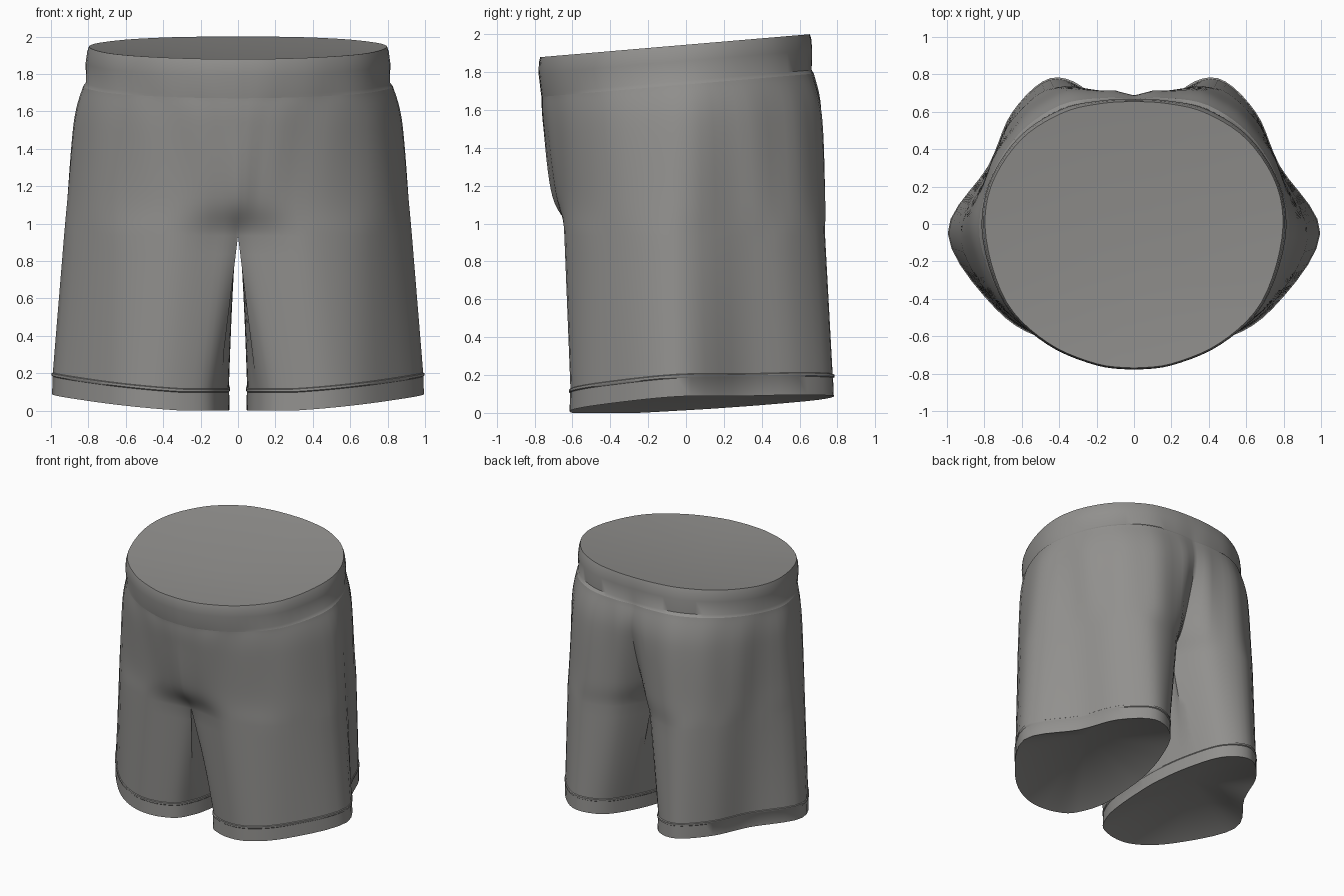
import bpy, bmesh, math

if "Cube" in bpy.data.objects:
    bpy.data.objects.remove(bpy.data.objects["Cube"])

SUB = 5          # points per control segment
OUT = 10         # control points on the outer arc (centre front -> centre back)

# One-half cross-sections (x, y): front, side, back, then the inner leg
WAIST = [(0, -.77), (.2, -.747), (.46, -.635), (.68, -.42), (.79, -.08),
         (.765, .2), (.605, .45), (.38, .595), (.17, .645), (0, .655)]
HIP = [(0, -.755), (.16, -.738), (.41, -.655), (.69, -.46), (.872, -.07),
       (.785, .27), (.635, .52), (.41, .692), (.14, .715), (0, .682)]
SEAT = [(0, -.705), (.12, -.685), (.37, -.642), (.70, -.46), (.912, -.07),
        (.778, .29), (.65, .54), (.42, .722), (.15, .695), (0, .55)]
CROTCH = [(0, -.59), (.11, -.61), (.39, -.635), (.71, -.46), (.93, -.07),
          (.777, .295), (.65, .56), (.43, .73), (.16, .665), (0, .42),
          (0, .2), (0, 0), (0, -.3)]
LEG = [(.10, -.43), (.20, -.56), (.47, -.605), (.74, -.445), (.99, -.05),
       (.775, .31), (.65, .59), (.45, .77), (.25, .70), (.13, .46),
       (.065, .2), (.05, 0), (.055, -.25)]


def spline(a, b, c, d, t):
    return tuple(.5 * (2 * q + (r - p) * t + (2 * p - 5 * q + 4 * r - s) * t * t
                 + (3 * q - p - 3 * r + s) * t ** 3) for p, q, r, s in zip(a, b, c, d))


def curve(pts, closed):
    """Smooth curve through the control points, evenly subdivided."""
    n, res = len(pts), []
    at = (lambda i: pts[i % n]) if closed else (lambda i: pts[min(max(i, 0), n - 1)])
    for i in range(n if closed else n - 1):
        res += [spline(at(i - 1), at(i), at(i + 1), at(i + 2), k / SUB) for k in range(SUB)]
    return res if closed else res + [pts[-1]]


def with_z(ring, height):
    return [(max(x, 0), y, height(x, y)) for x, y in ring]


def mix(a, b, t):
    return [tuple(p + (q - p) * t for p, q in zip(u, v)) for u, v in zip(a, b)]


def swell(ring, cx, amount):
    """Push a ring outwards from a centre in plan."""
    return [((x - cx) * amount + cx, y * amount, z) for x, y, z in ring]


def top(x, y):
    return 1.945 + .085 * y


def hem(x, y):
    return max(0, .01 + .08 * x + .057 * y)


# Key rings
waist, hip = curve(WAIST, False), curve(HIP, False)
r_top = with_z(waist, top)
r_low = with_z(mix(waist, hip, .22), lambda x, y: top(x, y) - .19)
r_band = with_z(mix(waist, hip, .42), lambda x, y: top(x, y) - .21)
r_hip = with_z(hip, lambda x, y: 1.55 + .04 * y)
r_seat = with_z(curve(SEAT, False), lambda x, y: 1.14)
r_crotch = with_z(curve(CROTCH[:OUT], False) + curve(CROTCH[OUT - 1:] + CROTCH[:1], False)[1:-1],
                  lambda x, y: .935)
leg = curve(LEG, True)
r_hemtop = with_z(leg, lambda x, y: hem(x, y) + .118)
r_hem = with_z(leg, hem)
ARC = len(waist)


def fold(ring, size):
    """Soft vertical gathers in the cloth."""
    res = []
    for i, (x, y, z) in enumerate(ring):
        k = 1 + size * math.sin(i * 1.25) if 3 < i < ARC - 4 else 1
        res.append((x * k, y * k, z))
    return res


def loft(name, rows, mat, cap_row=None, apex=None):
    """Skin the half rings, add the mirrored half and join along the centre.
    An optional sunken fan closes one opening."""
    bm = bmesh.new()
    for side in (1, -1):
        vs = [[bm.verts.new((x * side, y, z)) for x, y, z in r] for r in rows]

        def face(f):
            bm.faces.new(f if side == 1 else f[::-1])
        for a, b in zip(vs, vs[1:]):
            closed = min(len(a), len(b)) > ARC
            n = len(a) if closed else ARC - 1
            for i in range(n):
                j = (i + 1) % len(a) if closed else i + 1
                face([a[i], b[i], b[j], a[j]])
        if apex:
            rim = vs[cap_row]
            tip = bm.verts.new((apex[0] * side, apex[1], apex[2]))
            n = len(rim)
            for i in range(n if n > ARC else n - 1):
                f = [rim[i], rim[(i + 1) % n], tip]
                face(f if cap_row == 0 else f[::-1])
    bmesh.ops.remove_doubles(bm, verts=bm.verts, dist=.0005)
    bmesh.ops.recalc_face_normals(bm, faces=bm.faces)
    me = bpy.data.meshes.new(name)
    bm.to_mesh(me)
    bm.free()
    me.materials.append(mat)
    ob = bpy.data.objects.new(name, me)
    bpy.context.collection.objects.link(ob)
    bpy.ops.object.select_all(action='DESELECT')
    ob.select_set(True)
    bpy.context.view_layer.objects.active = ob
    bpy.ops.object.shade_smooth_by_angle(angle=math.radians(42))
    return ob


cloth = bpy.data.materials.new("grey cloth")
cloth.diffuse_color = (.285, .28, .27, 1)
cloth.use_nodes = True
cloth.node_tree.nodes["Principled BSDF"].inputs["Base Color"].default_value = cloth.diffuse_color

# Waistband with its shallow closed top
band_rows = [r_top, swell(mix(r_top, r_low, .15), 0, 1.01),
             swell(mix(r_top, r_low, .45), 0, 1.014), r_low, r_band]
loft("waistband", band_rows, cloth, 0, (0, -.17, 1.87))

# Seat and legs: smooth rows through the key rings
keys = [r_band, r_hip, r_seat, r_crotch, r_hemtop]
body = []
for k in range(4):
    a, b = keys[max(k - 1, 0)], keys[k]
    c, d = keys[k + 1], keys[min(k + 2, 4)]
    for s in range(8):
        t = s / 8
        row = []
        for i in range(len(b)):
            p = a[i] if i < len(a) else b[i]
            if k == 2:      # soften the long step down to the hem
                x, y, z = spline(p, b[i], c[i], mix([c[i]], [d[i]], .3)[0], t)
            elif k == 3:
                p = mix([b[i]], [p], 1.0)[0]
                x, y, z = mix([b[i]], [c[i]], t)[0]
            else:
                x, y, z = spline(p, b[i], c[i], d[i], t)
            if i >= ARC:                      # inner legs part quickly
                x = c[i][0] * t ** .55
            row.append((max(x, 0), y, z))
        size = .006 * (math.sin(math.pi * (k + t) / 3) if k < 3 else 0)
        body.append(fold(row, size))
body.append(r_hemtop)
loft("seat_and_legs", body, cloth)

# Leg hems with a raised stitched edge and sunken closed openings
hem_rows = [r_hemtop, swell(mix(r_hemtop, r_hem, .03), .5, 1.012),
            swell(mix(r_hemtop, r_hem, .14), .5, 1.012),
            swell(mix(r_hemtop, r_hem, .18), .5, 1.003),
            swell(r_hem, .5, 1.008)]
loft("leg_hems", hem_rows, cloth, -1, (.5, .06, .26))
